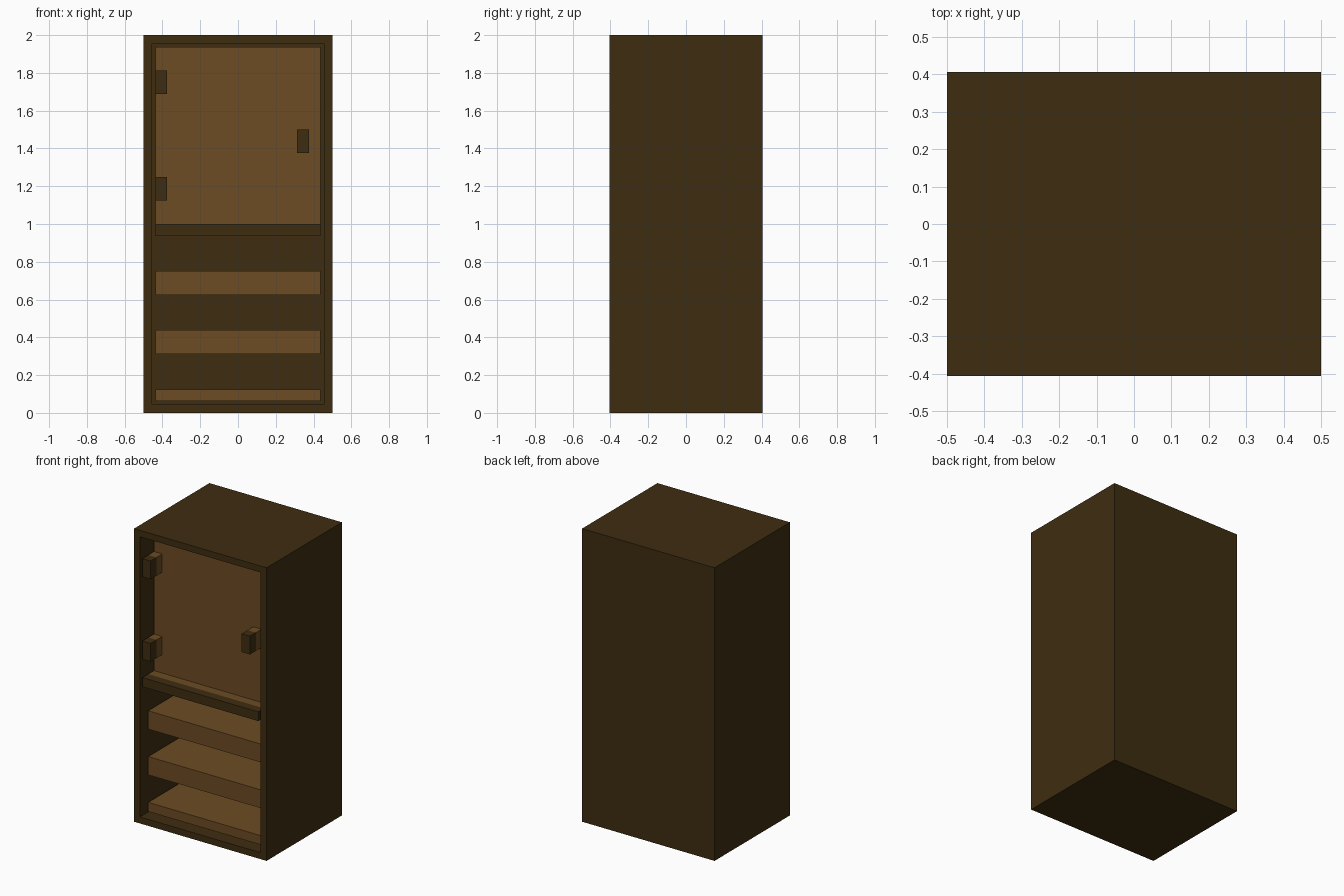
import bpy, bmesh
from mathutils import Vector

cube = bpy.data.objects.get("Cube")
if cube:
    bpy.data.objects.remove(cube, do_unlink=True)

U = 1 / 16                       # board thickness, the unit of the whole design
WIDTH, DEPTH, HEIGHT = 16, 13, 32


def material(name, rgb):
    color = [((c / 255 + 0.055) / 1.055) ** 2.4 if c > 10 else c / 255 / 12.92 for c in rgb] + [1]
    mat = bpy.data.materials.new(name)
    mat.use_nodes = True
    mat.diffuse_color = color
    mat.node_tree.nodes["Principled BSDF"].inputs["Base Color"].default_value = color
    return mat


dark = material("dark wood", (62, 45, 16))
brown = material("brown wood", (108, 76, 36))


def box(name, x, y, z, mat, hollow=False):
    """Box from (start, end) ranges in board units: x from the left edge, y from the front, z from the floor."""
    lo = Vector((x[0] - WIDTH / 2, y[0] - DEPTH / 2, z[0])) * U
    hi = Vector((x[1] - WIDTH / 2, y[1] - DEPTH / 2, z[1])) * U
    bm = bmesh.new()
    bmesh.ops.create_cube(bm, size=1)
    size = hi - lo
    for v in bm.verts:
        v.co = (lo + hi) / 2 + Vector(a * b for a, b in zip(v.co, size))
    if hollow:
        # Inset the front and push it in, leaving five walls
        front = min(bm.faces, key=lambda f: f.calc_center_median().y)
        bmesh.ops.inset_region(bm, faces=[front], thickness=U)
        pushed = bmesh.ops.extrude_face_region(bm, geom=[front])["geom"]
        verts = [g for g in pushed if isinstance(g, bmesh.types.BMVert)]
        bmesh.ops.translate(bm, verts=verts, vec=(0, size.y - U, 0))
        if front.is_valid:
            bmesh.ops.delete(bm, geom=[front], context="FACES_ONLY")
        bmesh.ops.recalc_face_normals(bm, faces=bm.faces)
    mesh = bpy.data.meshes.new(name)
    bm.to_mesh(mesh)
    bm.free()
    mesh.materials.append(mat)
    obj = bpy.data.objects.new(name, mesh)
    bpy.context.collection.objects.link(obj)
    return obj


inside = (1, WIDTH - 1)
back = DEPTH - 1

# Carcass and the rail between the two openings
box("carcass", (0, WIDTH), (0, DEPTH), (0, HEIGHT), dark, hollow=True)
box("middle_rail", inside, (0, 1), (15, 16), dark)

# Boards set one step back from the front
for name, z in (("bottom_shelf", (1, 2)), ("lower_shelf", (5, 7)),
                ("upper_shelf", (10, 12)), ("divider", (15, 16))):
    box(name, inside, (1, back), z, brown)

# Recessed door
box("door", inside, (2, 3), (16, 31), brown)

# Hinges and handle: dark plate on a brown block
for name, x, z in (("lower_hinge", 1, 18), ("upper_hinge", 1, 27), ("handle", 13, 22)):
    box(name + "_plate", (x, x + 1), (0, 1), (z, z + 2), dark)
    box(name + "_block", (x, x + 1), (1, 2), (z, z + 2), brown)
